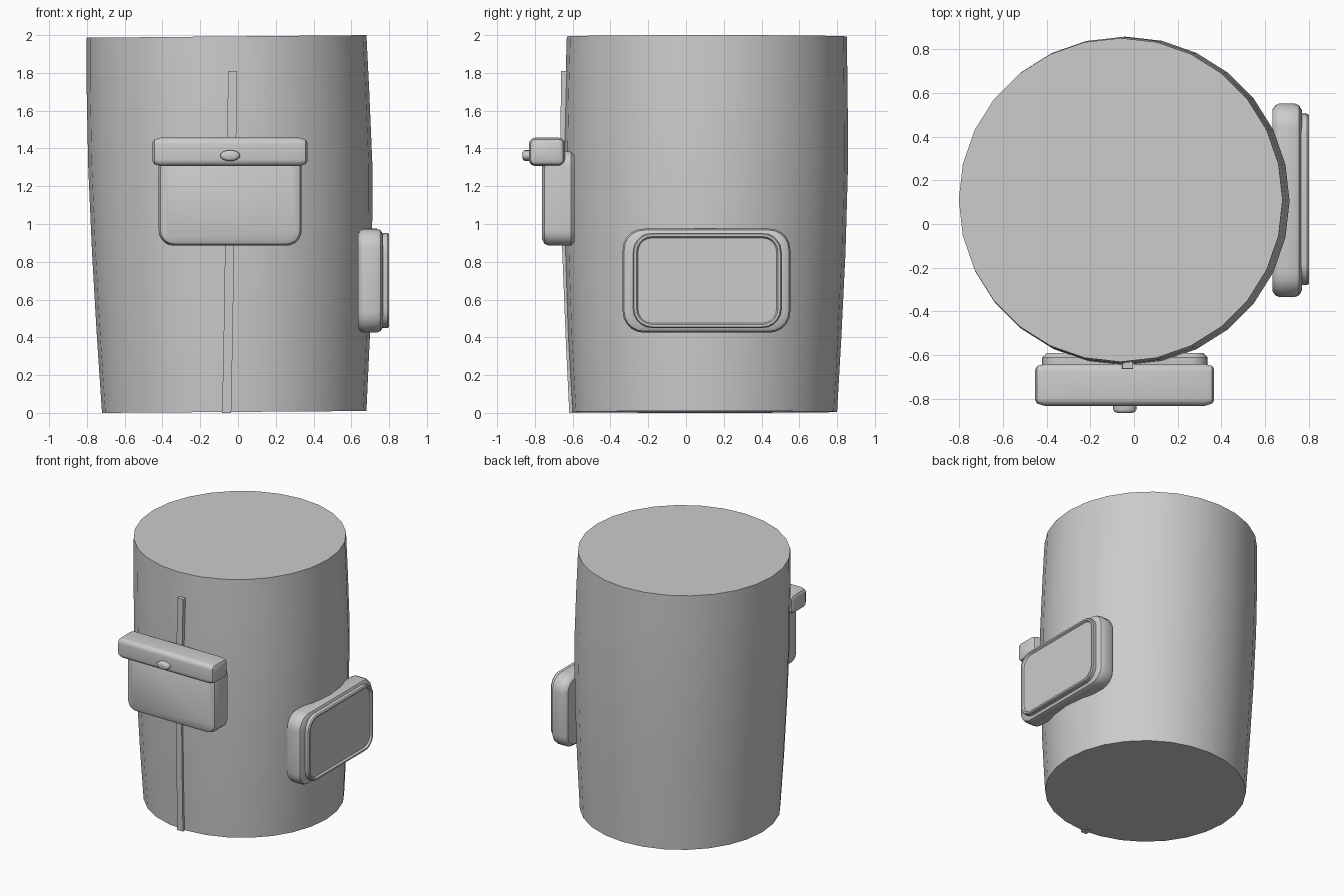
import bpy, bmesh, math
from mathutils import Vector

old = bpy.data.objects.get("Cube")
if old:
    bpy.data.objects.remove(old, do_unlink=True)

grey = bpy.data.materials.new("plain_grey")
grey.use_nodes = True
grey.diffuse_color = (0.6, 0.6, 0.6, 1)
grey.node_tree.nodes["Principled BSDF"].inputs["Base Color"].default_value = (0.6, 0.6, 0.6, 1)


def loft(name, rings, angle=35):
    """Skin equal-length rings of points and cap both ends."""
    bm = bmesh.new()
    loops = [[bm.verts.new(p) for p in ring] for ring in rings]
    n = len(loops[0])
    for a, b in zip(loops, loops[1:]):
        for i in range(n):
            j = (i + 1) % n
            bm.faces.new((a[i], a[j], b[j], b[i]))
    bm.faces.new(loops[0][::-1])
    bm.faces.new(loops[-1])
    bmesh.ops.recalc_face_normals(bm, faces=bm.faces)
    mesh = bpy.data.meshes.new(name)
    bm.to_mesh(mesh)
    bm.free()
    mesh.materials.append(grey)
    ob = bpy.data.objects.new(name, mesh)
    bpy.context.collection.objects.link(ob)
    bpy.ops.object.select_all(action='DESELECT')
    ob.select_set(True)
    bpy.context.view_layer.objects.active = ob
    bpy.ops.object.shade_smooth_by_angle(angle=math.radians(angle))
    return ob


def rounded_rect(u0, u1, v0, v1, r, inset=0, steps=5):
    """Outline of a rounded rectangle, shrunk by inset."""
    u0, u1, v0, v1 = u0 + inset, u1 - inset, v0 + inset, v1 - inset
    r = max(r - inset, 0.008)
    pts = []
    for k, (cu, cv) in enumerate(((u1 - r, v1 - r), (u0 + r, v1 - r),
                                  (u0 + r, v0 + r), (u1 - r, v0 + r))):
        for s in range(steps + 1):
            a = math.pi / 2 * (k + s / steps)
            pts.append((cu + r * math.cos(a), cv + r * math.sin(a)))
    return pts


def slab(name, rect, r, layers, place):
    """Stack of rounded rectangles; each layer is (depth, inset)."""
    return loft(name, [[place(u, v, d) for u, v in rounded_rect(*rect, r, i)]
                       for d, i in layers])


def on_front(u, v, d):
    return Vector((u, -d, v))


def on_side(u, v, d):
    return Vector((d, u, v))


# Leg tube: (height, min x, max x, centre y, tilt of the ring)
SIDES = 28
SECTIONS = [(0.005, -0.72, 0.68, 0.10, 0.005), (0.4, -0.747, 0.698, 0.10, 0),
            (0.85, -0.773, 0.71, 0.103, 0), (1.3, -0.793, 0.712, 0.105, 0),
            (1.7, -0.801, 0.695, 0.108, 0), (1.993, -0.802, 0.68, 0.11, 0.007)]
tube = []
for z, x0, x1, cy, tilt in SECTIONS:
    r = (x1 - x0) / 2
    angles = [math.tau * i / SIDES for i in range(SIDES)]
    tube.append([((x0 + x1) / 2 + r * math.cos(a), cy + r * math.sin(a),
                  z + tilt * math.cos(a)) for a in angles])
loft("trouser_leg", tube)

# Raised seam strip down the front
seam = []
for z, x, y in ((0, -0.06, -0.618), (0.4, -0.052, -0.637), (0.85, -0.045, -0.655),
                (1.3, -0.036, -0.665), (1.81, -0.028, -0.662)):
    seam.append([(x - 0.024, y, z), (x + 0.024, y, z),
                 (x + 0.024, y + 0.06, z), (x - 0.024, y + 0.06, z)])
loft("front_seam", seam)

# Front pocket, its flap and button
slab("front_pocket", (-0.42, 0.337, 0.885, 1.385), 0.08,
     [(0.59, 0.02), (0.61, 0), (0.725, 0), (0.75, 0.01), (0.762, 0.035)], on_front)
slab("pocket_flap", (-0.832, -0.64, 1.307, 1.457), 0.035,
     [(-0.452, 0.025), (-0.443, 0.01), (-0.41, 0), (0.325, 0), (0.358, 0.01), (0.367, 0.025)], on_side)
button = []
for y, scale in ((-0.81, 1), (-0.85, 1), (-0.86, 0.88), (-0.865, 0.6)):
    button.append([(-0.042 + 0.053 * scale * math.cos(math.tau * i / 16), y,
                    1.362 + 0.029 * scale * math.sin(math.tau * i / 16)) for i in range(16)])
loft("flap_button", button, 50)

# Side pocket with a raised rim around a shallow panel
slab("side_pocket", (-0.335, 0.552, 0.425, 0.975), 0.11,
     [(0.635, 0.025), (0.648, 0.008), (0.665, 0), (0.735, 0),
      (0.755, 0.008), (0.768, 0.03)], on_side)
slab("side_panel", (-0.28, 0.505, 0.45, 0.952), 0.1,
     [(0.75, 0), (0.792, 0), (0.8, 0.006), (0.8, 0.018), (0.786, 0.026)], on_side)
